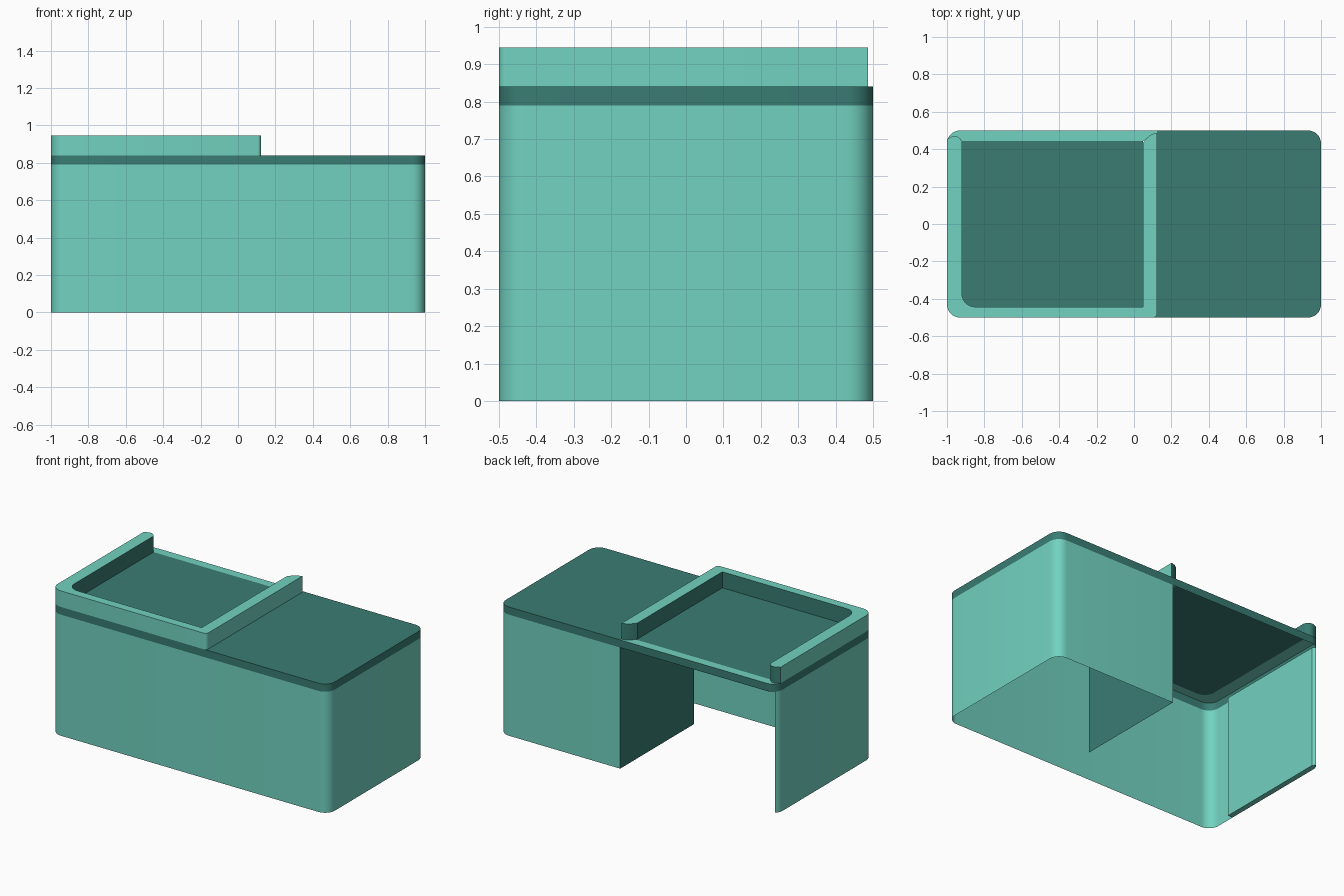
import bpy, bmesh, math

if "Cube" in bpy.data.objects:
    bpy.data.objects.remove(bpy.data.objects["Cube"])


def material(name, rgb):
    m = bpy.data.materials.new(name)
    m.diffuse_color = (*rgb, 1)
    m.use_nodes = True
    m.node_tree.nodes["Principled BSDF"].inputs["Base Color"].default_value = m.diffuse_color
    return m


LIGHT = material("light teal", (0.168, 0.645, 0.527))
DARK = material("dark teal", (0.041, 0.202, 0.171))


def arc(cx, cy, r, a0, a1, n=8):
    """Points of an arc, angles in degrees."""
    return [(cx + r * math.cos(math.radians(a0 + (a1 - a0) * i / n)),
             cy + r * math.sin(math.radians(a0 + (a1 - a0) * i / n))) for i in range(n + 1)]


def part(name, walls=(), caps=()):
    """walls: (path, z0, z1, material); caps: (outline, z, material)."""
    bm = bmesh.new()
    for path, z0, z1, mat in walls:
        lo = [bm.verts.new((x, y, z0)) for x, y in path]
        hi = [bm.verts.new((x, y, z1)) for x, y in path]
        for i in range(len(path) - 1):
            f = bm.faces.new((lo[i], lo[i + 1], hi[i + 1], hi[i]))
            f.material_index = mat
    for outline, z, mat in caps:
        f = bm.faces.new([bm.verts.new((x, y, z)) for x, y in outline])
        f.material_index = mat
    bmesh.ops.remove_doubles(bm, verts=bm.verts, dist=1e-5)
    me = bpy.data.meshes.new(name)
    bm.to_mesh(me)
    bm.free()
    me.materials.append(LIGHT)
    me.materials.append(DARK)
    ob = bpy.data.objects.new(name, me)
    bpy.context.collection.objects.link(ob)
    bpy.context.view_layer.objects.active = ob
    ob.select_set(True)
    bpy.ops.object.shade_smooth_by_angle(angle=math.radians(35))
    ob.select_set(False)


R = 0.07
Z_BODY, Z_TOP, Z_RISER = 0.79, 0.84, 0.945
X, Y = 1 - R, 0.5 - R            # corner arc centres
front_left = arc(-X, -Y, R, 180, 270)
front_right = arc(X, -Y, R, 270, 360)
back_right = arc(X, Y, R, 0, 90)
back_left = arc(-X, Y, R, 90, 180)

# Body shell: left end, front, right end and part of the back
left_edge = arc(-X, Y, R, 135, 180, 4)
body = left_edge + front_left + front_right + back_right + [(0.125, 0.5)]
part("body_shell", [(body, 0, Z_BODY, 0)])

# Inner lining of the left end panel, closed along its bottom
lining = [(-0.965, -0.3), (-0.965, 0.46), left_edge[0]]
part("left_panel_lining", [(lining, 0, Z_BODY, 0)],
     [([(-1, 0.43), (-1, -0.3)][::-1] + left_edge[::-1][1:] + [(-0.965, 0.46), (-0.965, -0.3)], 0, 0)])

# Divider beside the leg space
part("divider_panel", [([(0.125, 0.5), (0.125, -0.26)], 0, Z_BODY, 1)])

# Worktop: edge band, clear right half and recessed tray floor
edge = front_left + front_right + back_right + back_left
right_half = [(0.1, -0.5)] + front_right + back_right + [(0.123, 0.5), (0.123, -0.45), (0.1, -0.45)]
inner_left = arc(-0.85, -0.373, R, 270, 180)
floor = [(0.048, 0.443), (-0.92, 0.443)] + inner_left[::-1] + [(0.048, -0.443)]
part("worktop", [(edge + edge[:1], Z_BODY, Z_TOP, 1)],
     [(right_half, Z_TOP, 1), (floor, Z_TOP, 1)])

# Light strip along the open back of the tray
strip = [(0.048, 0.443), (0.123, 0.487), (0.123, 0.5)] + back_left + [(-0.92, 0.443)]
part("tray_back_strip", caps=[(strip, Z_TOP, 0)])

# U-shaped riser: light outside and top, dark inside and ends
outer = [(-1, 0.455)] + front_left + arc(0.103, -0.48, 0.02, 270, 360, 4) + [(0.123, 0.487)]
inner = ([(0.123, 0.487), (0.095, 0.48), (0.07, 0.462), (0.048, 0.433), (0.048, -0.443)]
         + inner_left + [(-0.92, 0.44), (-0.93, 0.458), (-0.95, 0.47), (-0.97, 0.47), (-1, 0.455)])
ring = outer + inner[1:-1]
part("riser", [(outer, Z_TOP, Z_RISER, 0), (inner, Z_TOP, Z_RISER, 1)],
     [(ring, Z_RISER, 0), (ring[::-1], Z_TOP, 0)])
